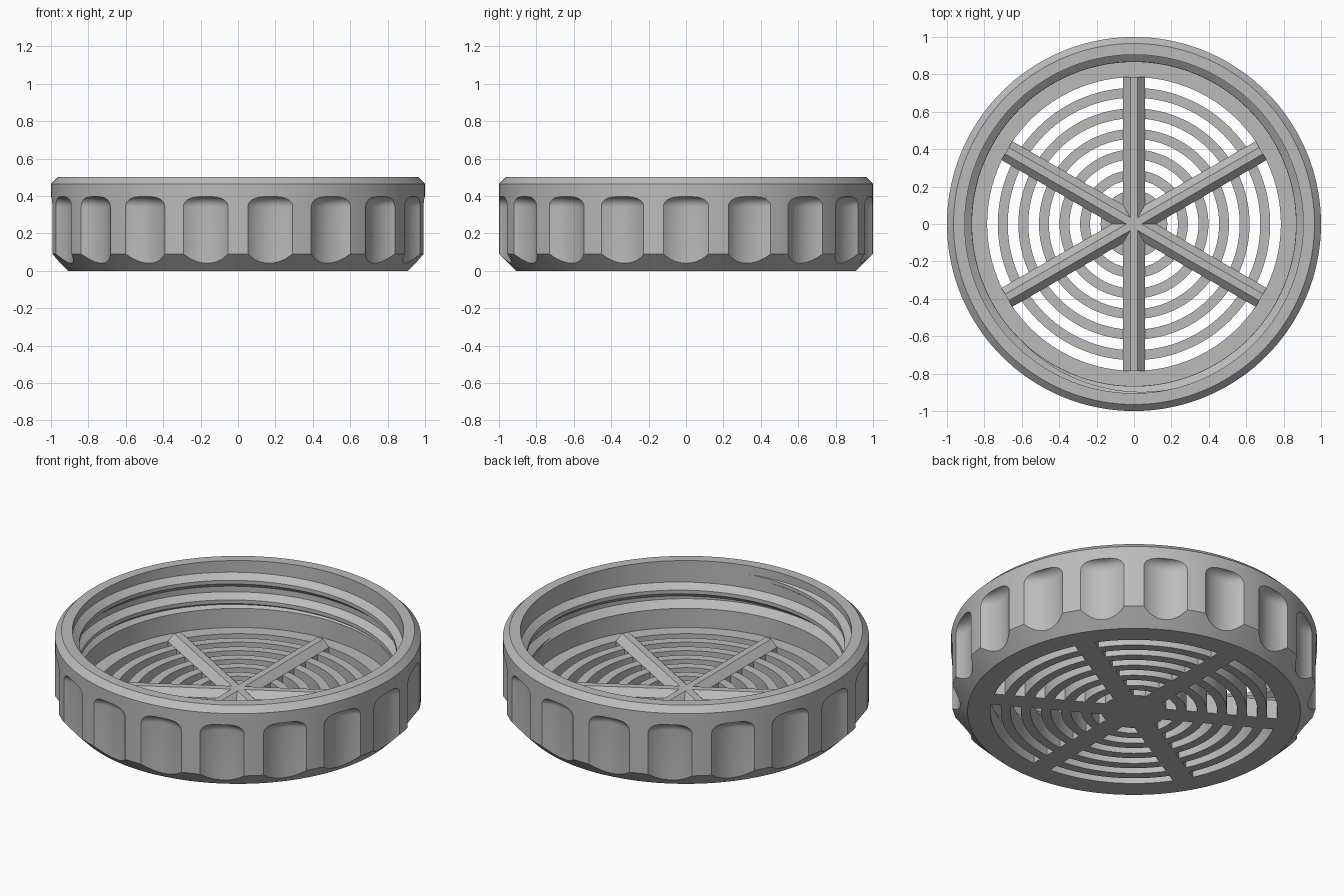
import bpy, bmesh
from math import sin, cos, pi, asin, radians

if "Cube" in bpy.data.objects:
    bpy.data.objects.remove(bpy.data.objects["Cube"])

grey = bpy.data.materials.new("matte grey")
grey.use_nodes = True
GREY = (0.5, 0.5, 0.5, 1)
grey.diffuse_color = GREY
grey.node_tree.nodes["Principled BSDF"].inputs["Base Color"].default_value = GREY

FLOOR = 0.115        # top of the floor
GRILL = 0.785        # outer radius of the slots
HALF = 0.058         # half width of a spoke


def finish(name, bm):
    bmesh.ops.recalc_face_normals(bm, faces=bm.faces)
    mesh = bpy.data.meshes.new(name)
    bm.to_mesh(mesh)
    bm.free()
    mesh.materials.append(grey)
    obj = bpy.data.objects.new(name, mesh)
    bpy.context.collection.objects.link(obj)
    return obj


def lathe(bm, profile, steps, cx=0, cy=0):
    """Revolve an open profile that starts and ends on the axis."""
    first = bm.verts.new((cx, cy, profile[0][1]))
    last = bm.verts.new((cx, cy, profile[-1][1]))
    rings = [[bm.verts.new((cx + r * cos(2 * pi * i / steps), cy + r * sin(2 * pi * i / steps), z))
              for i in range(steps)] for r, z in profile[1:-1]]
    for i in range(steps):
        j = (i + 1) % steps
        bm.faces.new((first, rings[0][j], rings[0][i]))
        bm.faces.new((last, rings[-1][i], rings[-1][j]))
        for a, b in zip(rings, rings[1:]):
            bm.faces.new((a[i], a[j], b[j], b[i]))


def sweep(bm, sections):
    """Skin a row of closed sections and cap both ends."""
    rows = [[bm.verts.new(p) for p in s] for s in sections]
    n = len(rows[0])
    for a, b in zip(rows, rows[1:]):
        for k in range(n):
            m = (k + 1) % n
            bm.faces.new((a[k], a[m], b[m], b[k]))
    bm.faces.new(rows[0])
    bm.faces.new(rows[-1][::-1])


def smooth(obj, angle=30):
    bpy.ops.object.select_all(action='DESELECT')
    obj.select_set(True)
    bpy.context.view_layer.objects.active = obj
    bpy.ops.object.shade_smooth_by_angle(angle=radians(angle))


# Cap body: chamfered outside, stepped bore, flat floor
bm = bmesh.new()
lathe(bm, [(0, 0), (0.91, 0), (1, 0.09), (1, 0.465), (0.965, 0.5), (0.905, 0.5),
           (0.905, 0.27), (0.866, 0.23), (0.866, FLOOR), (0, FLOOR)], 144)
body = finish("cap_body", bm)

# Grip flutes: round-topped cylinders around the outside
bm = bmesh.new()
R, TOP, FILLET = 0.194, 0.397, 0.055
fillet = [(R - FILLET + FILLET * cos(a * pi / 16), TOP - FILLET + FILLET * sin(a * pi / 16))
          for a in range(9)]
for i in range(18):
    a = 2 * pi * i / 18
    lathe(bm, [(0, -0.1), (R, -0.1)] + fillet + [(0, TOP)], 64,
          (0.95 + R) * cos(a), (0.95 + R) * sin(a))
flutes = finish("flute_cutter", bm)

# Grill slots: six concentric arcs in each of six sectors
bm = bmesh.new()
STEPS = 24
for ring in range(6):
    outer = GRILL - 0.11 * ring
    inner = outer - 0.057
    for sector in range(6):
        mid = radians(60 * sector)
        sections = []
        for s in range(STEPS + 1):
            t = 2 * s / STEPS - 1
            points = []
            for r in (inner, outer):
                a = mid + t * (pi / 6 - asin(HALF / r))
                points.append((r * cos(a), r * sin(a)))
            (xi, yi), (xo, yo) = points
            sections.append([(xi, yi, -0.1), (xo, yo, -0.1), (xo, yo, 0.2), (xi, yi, 0.2)])
        sweep(bm, sections)
slots = finish("slot_cutter", bm)

for cutter in (flutes, slots):
    mod = body.modifiers.new(cutter.name, 'BOOLEAN')
    mod.operation = 'DIFFERENCE'
    mod.solver = 'EXACT'
    mod.object = cutter
    bpy.context.view_layer.objects.active = body
    bpy.ops.object.modifier_apply(modifier=mod.name)
    bpy.data.objects.remove(cutter)
smooth(body)

# Ribs: three bevelled bars crossing at the centre
bm = bmesh.new()
for k in range(3):
    a = radians(30 + 60 * k)
    sections = []
    for d in (-GRILL, GRILL):
        section = [(-HALF, FLOOR - 0.01), (HALF, FLOOR - 0.01), (HALF, FLOOR),
                   (0.02, FLOOR + 0.04), (-0.02, FLOOR + 0.04), (-HALF, FLOOR)]
        sections.append([(d * cos(a) - w * sin(a), d * sin(a) + w * cos(a), z)
                         for w, z in section])
    sweep(bm, sections)
finish("floor_ribs", bm)

# Internal screw thread with faded ends
bm = bmesh.new()
TURNS, PITCH, START = 1.9, 0.118, radians(-40)
count = 270
sections = []
for i in range(count + 1):
    t = i / count
    a = START + 2 * pi * TURNS * t
    z = 0.215 + PITCH * TURNS * t
    fade = min(1, (1 - t) * 12, t * 12 + 0.05)
    crest = 0.906 - 0.039 * max(fade, 0.02)
    flank = 0.012 + 0.036 * max(fade, 0.05)
    sections.append([(r * cos(a), r * sin(a), z + dz) for r, dz in
                     ((0.912, -flank), (crest, -0.011), (crest, 0.011), (0.912, flank))])
sweep(bm, sections)
smooth(finish("screw_thread", bm))
